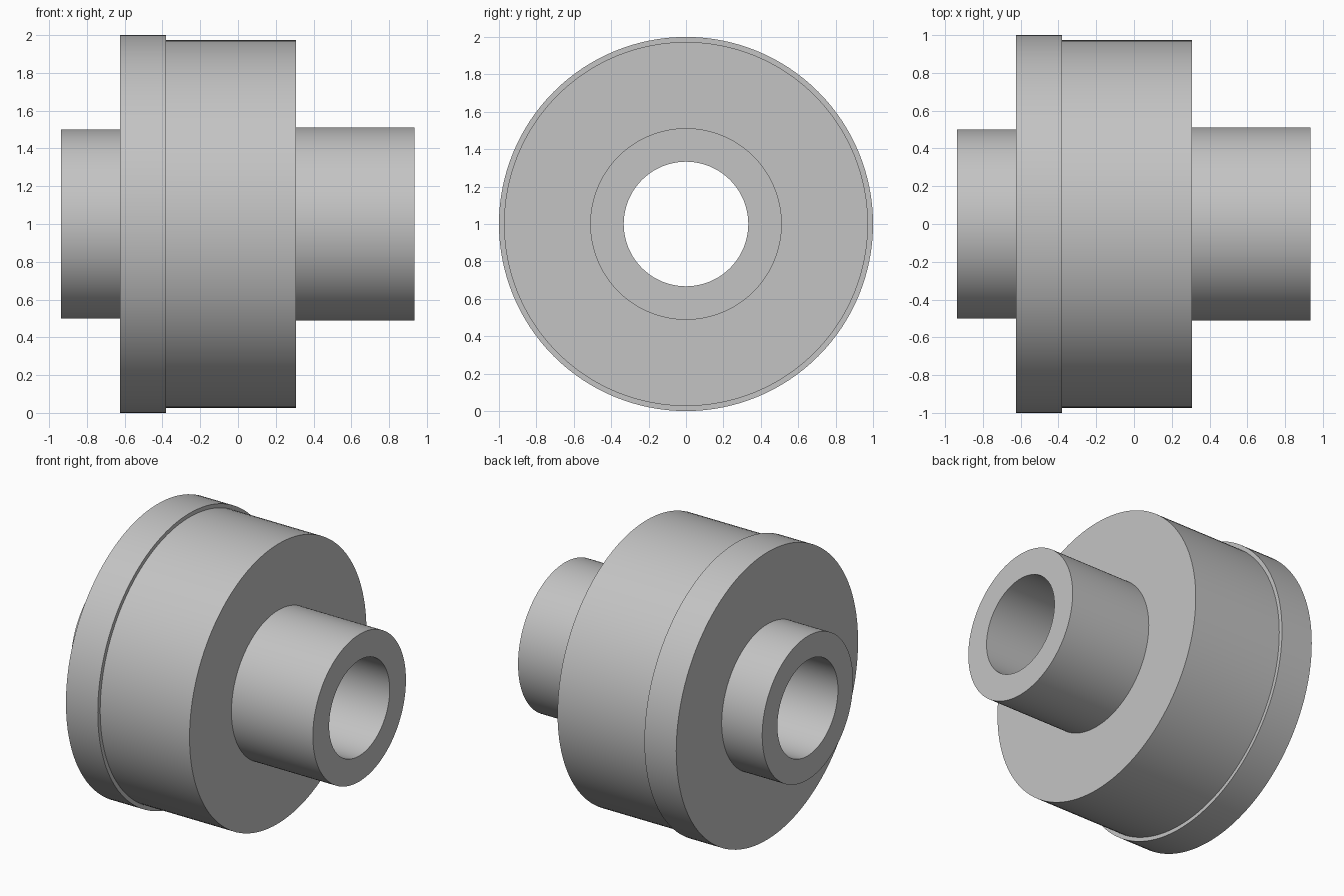
import bpy
import bmesh
from math import cos, sin, tau, radians

default = bpy.data.objects.get("Cube")
if default:
    bpy.data.objects.remove(default, do_unlink=True)

SEGMENTS = 128
BORE = 0.333

# One plain grey for the whole part
grey = bpy.data.materials.new("plain grey")
grey.use_nodes = True
colour = (0.55, 0.55, 0.55, 1)
grey.diffuse_color = colour
grey.node_tree.nodes["Principled BSDF"].inputs["Base Color"].default_value = colour


def lathe_x(name, profile):
    """Spin a closed (x, radius) profile around the x axis at z = 1."""
    bm = bmesh.new()
    rings = []
    for i in range(SEGMENTS):
        a = tau * i / SEGMENTS
        rings.append([bm.verts.new((x, r * sin(a), 1 + r * cos(a))) for x, r in profile])
    n = len(profile)
    for i in range(SEGMENTS):
        here, there = rings[i], rings[(i + 1) % SEGMENTS]
        for j in range(n):
            k = (j + 1) % n
            bm.faces.new((here[j], here[k], there[k], there[j]))
    bmesh.ops.recalc_face_normals(bm, faces=bm.faces)
    mesh = bpy.data.meshes.new(name)
    bm.to_mesh(mesh)
    bm.free()
    mesh.materials.append(grey)
    obj = bpy.data.objects.new(name, mesh)
    bpy.context.collection.objects.link(obj)
    bpy.ops.object.select_all(action="DESELECT")
    obj.select_set(True)
    bpy.context.view_layer.objects.active = obj
    bpy.ops.object.shade_smooth_by_angle(angle=radians(30))
    return obj


# Stepped hub: short boss, flange, drum, long boss, with a straight bore
lathe_x("flanged_hub", [
    (-0.937, BORE), (-0.937, 0.50),
    (-0.625, 0.50), (-0.625, 1.00),
    (-0.38, 1.00), (-0.38, 0.973),
    (0.308, 0.973), (0.308, 0.512),
    (0.935, 0.512), (0.935, BORE),
])
